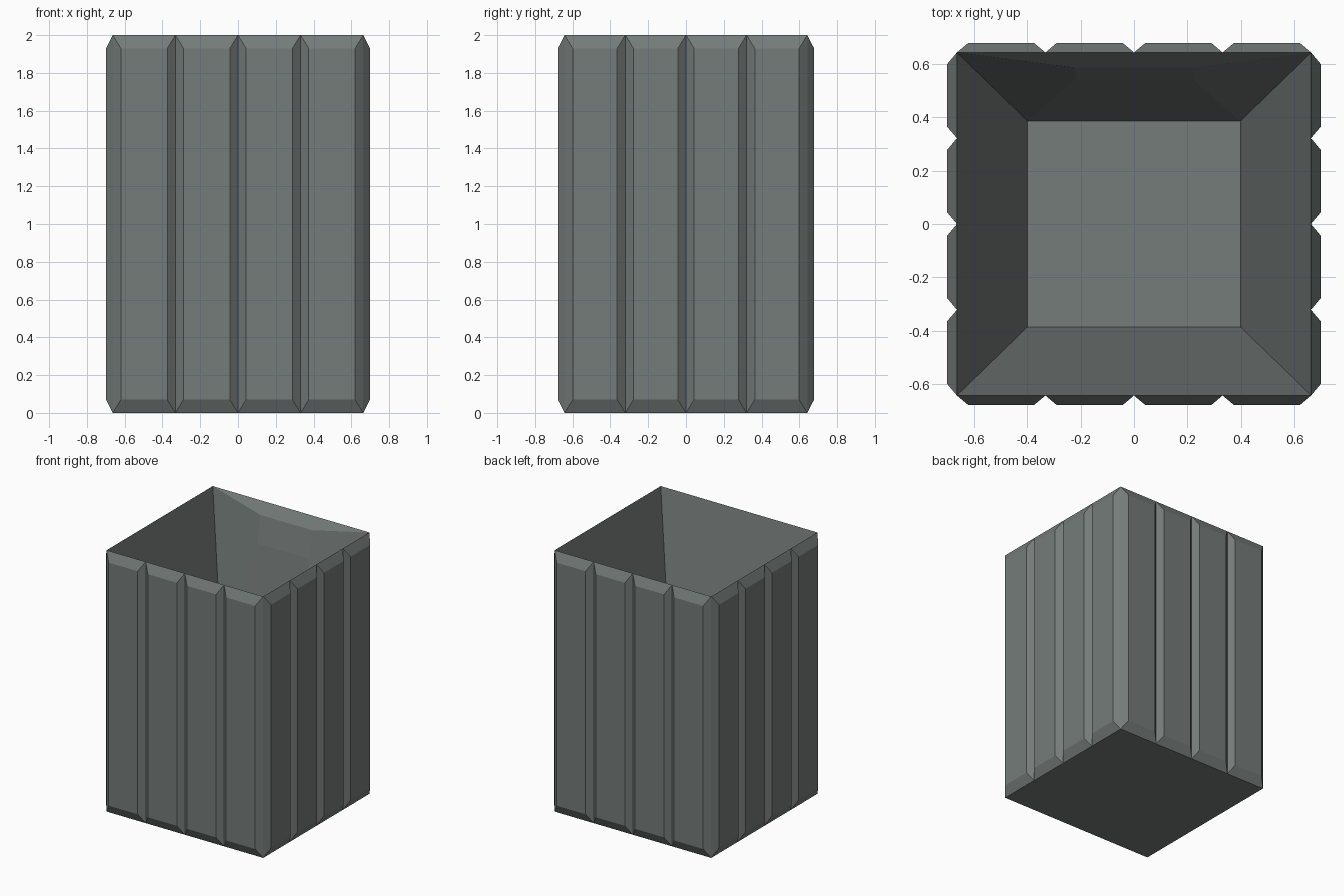
import bpy, bmesh
from mathutils import Vector

cube = bpy.data.objects.get("Cube")
if cube:
    bpy.data.objects.remove(cube, do_unlink=True)

HX, HY, H = 0.663, 0.642, 2.0      # half width, half depth, height
PANELS, OUT, EDGE, CAP = 4, 0.036, 0.043, 0.07
FX, FY, FLOOR = 0.398, 0.385, 0.7  # cavity floor

mat = bpy.data.materials.new("grey green")
mat.use_nodes = True
colour = (0.175, 0.2, 0.19, 1)
mat.diffuse_color = colour
mat.node_tree.nodes["Principled BSDF"].inputs["Base Color"].default_value = colour


def ring(bm, a, b):
    """Join two matching loops of vertices with quads."""
    for i in range(len(a)):
        j = (i + 1) % len(a)
        bm.faces.new((a[i], a[j], b[j], b[i]))


def loop(bm, points):
    return [bm.verts.new(p) for p in points]


def rectangle(hx, hy, z):
    return [(-hx, -hy, z), (hx, -hy, z), (hx, hy, z), (-hx, hy, z)]


def finish(bm, name):
    bmesh.ops.remove_doubles(bm, verts=bm.verts, dist=0.0005)
    mesh = bpy.data.meshes.new(name)
    bm.to_mesh(mesh)
    bm.free()
    mesh.materials.append(mat)
    obj = bpy.data.objects.new(name, mesh)
    bpy.context.collection.objects.link(obj)


# Outer shell: four raised bevelled panels per side, and a flat base
bm = bmesh.new()
corners = [Vector(p) for p in rectangle(HX, HY, 0)]
for k in range(4):
    start, end = corners[k], corners[(k + 1) % 4]
    along = (end - start).normalized()
    outward = Vector((along.y, -along.x, 0)) * OUT
    step = (end - start) / PANELS
    for i in range(PANELS):
        a, b = start + step * i, start + step * (i + 1)
        up = Vector((0, 0, H))
        outer = loop(bm, (a, b, b + up, a + up))
        a, b = a + along * EDGE + outward, b - along * EDGE + outward
        low, high = Vector((0, 0, CAP)), Vector((0, 0, H - CAP))
        inner = loop(bm, (a + low, b + low, b + high, a + high))
        ring(bm, outer, inner)
        bm.faces.new(inner)
bm.faces.new(list(reversed(loop(bm, corners))))
finish(bm, "panelled_shell")

# Tapered cavity, with a shallow raised patch on the back wall
bm = bmesh.new()
rim = loop(bm, rectangle(HX, HY, H))
floor = loop(bm, rectangle(FX, FY, FLOOR))
for i in (0, 1, 3):
    j = (i + 1) % 4
    bm.faces.new((rim[j], rim[i], floor[i], floor[j]))
bm.faces.new(floor)
wall = [rim[3], rim[2], floor[2], floor[3]]
patch = loop(bm, [(-0.22, 0.585, 1.92), (0.22, 0.585, 1.92),
                  (0.22, 0.54, 1.72), (-0.22, 0.54, 1.72)])
ring(bm, wall, patch)
bm.faces.new(patch)
finish(bm, "tapered_cavity")
